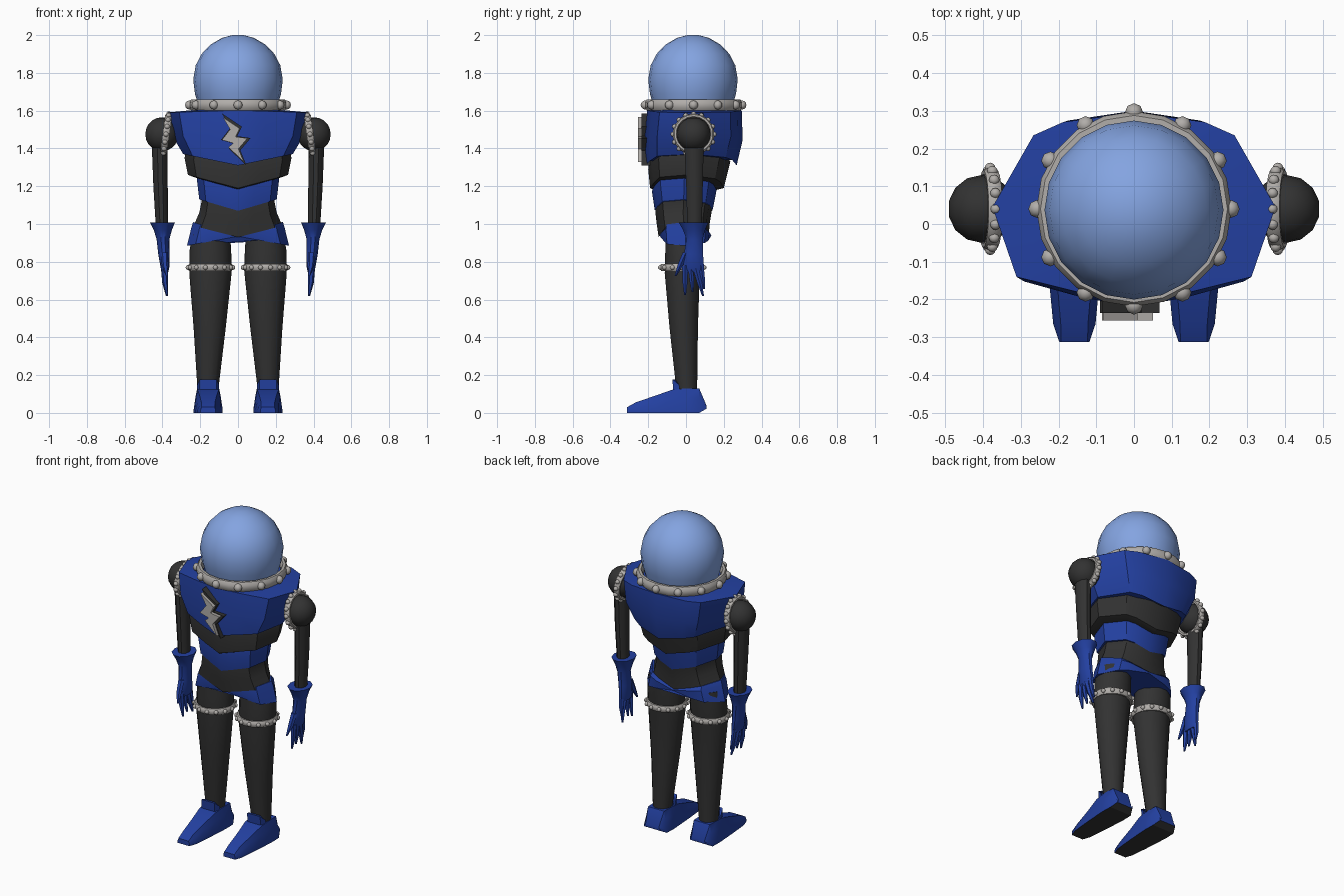
import bpy, bmesh, math
from mathutils import Matrix, Vector

if "Cube" in bpy.data.objects:
    bpy.data.objects.remove(bpy.data.objects["Cube"])


def make_mat(name, rgb):
    m = bpy.data.materials.new(name)
    m.diffuse_color = (*rgb, 1)
    m.use_nodes = True
    m.node_tree.nodes["Principled BSDF"].inputs["Base Color"].default_value = m.diffuse_color
    return m


BLUE = make_mat("suit blue", (0.017, 0.052, 0.36))
BLACK = make_mat("charcoal", (0.032, 0.032, 0.032))
GREY = make_mat("light grey", (0.44, 0.42, 0.40))
GLASS = make_mat("dome blue", (0.23, 0.37, 0.75))


def finish(bm, name, *mats, angle=35):
    bmesh.ops.recalc_face_normals(bm, faces=bm.faces)
    me = bpy.data.meshes.new(name)
    bm.to_mesh(me)
    bm.free()
    ob = bpy.data.objects.new(name, me)
    bpy.context.collection.objects.link(ob)
    for m in mats:
        me.materials.append(m)
    bpy.ops.object.select_all(action='DESELECT')
    ob.select_set(True)
    bpy.context.view_layer.objects.active = ob
    bpy.ops.object.shade_smooth_by_angle(angle=math.radians(angle))
    return ob


def loft(bm, rings, caps=True):
    """Skin a list of closed point rings."""
    vs = [[bm.verts.new(p) for p in r] for r in rings]
    n = len(vs[0])
    for a, b in zip(vs, vs[1:]):
        for i in range(n):
            j = (i + 1) % n
            bm.faces.new((a[i], a[j], b[j], b[i]))
    if caps:
        bm.faces.new(vs[0])
        bm.faces.new(vs[-1])


def oval(x, y, z, rx, ry, n=12):
    return [(x + rx * math.cos(2 * math.pi * i / n), y + ry * math.sin(2 * math.pi * i / n), z)
            for i in range(n)]


def studded_ring(name, matrix, radius, tube_r, tube_h, studs, stud_r, segs=18):
    bm = bmesh.new()
    prof = [(math.cos(a), math.sin(a)) for a in (math.pi * (k + 0.5) / 4 for k in range(8))]
    rings = [oval(0, 0, tube_h * v, radius + tube_r * u, radius + tube_r * u, segs) for u, v in prof]
    loft(bm, rings + rings[:1], caps=False)
    bmesh.ops.remove_doubles(bm, verts=bm.verts, dist=1e-6)
    for i in range(studs):
        a = 2 * math.pi * i / studs
        r = radius + tube_r * 0.8
        bmesh.ops.create_uvsphere(bm, u_segments=8, v_segments=6, radius=stud_r,
                                  matrix=Matrix.Translation((r * math.cos(a), r * math.sin(a), 0)))
    bm.transform(matrix)
    finish(bm, name, GREY, angle=50)


# Torso bands: half cross-section as (width fraction, depth fraction front to back)
HALF = [(0, 0), (0.4, 0.05), (0.83, 0.13), (1, 0.5), (0.71, 0.88), (0.5, 0.95), (0, 1)]
SECTION = HALF + [(-x, t) for x, t in HALF[-2:0:-1]]


def band(name, mat, rows):
    """Rows of (side height, half width, front y, back y, drop at the centre)."""
    bm = bmesh.new()
    loft(bm, [[(x * w, f + (b - f) * t, z - d * (1 - abs(x))) for x, t in SECTION]
              for z, w, f, b, d in rows])
    finish(bm, name, mat, angle=30)


band("chest", BLUE, [(1.605, 0.22, -0.16, 0.24, 0), (1.59, 0.375, -0.205, 0.295, -0.012),
                     (1.47, 0.35, -0.22, 0.30, 0.025), (1.37, 0.29, -0.215, 0.268, 0.06)])
band("rib_band", BLACK, [(1.39, 0.275, -0.195, 0.235, 0.06), (1.35, 0.283, -0.20, 0.225, 0.06),
                         (1.26, 0.265, -0.19, 0.20, 0.07), (1.24, 0.21, -0.17, 0.16, 0.06)])
band("belly_band", BLUE, [(1.27, 0.215, -0.175, 0.165, 0.07), (1.23, 0.217, -0.18, 0.16, 0.06),
                          (1.13, 0.205, -0.165, 0.14, 0.06)])
band("waist", BLACK, [(1.15, 0.2, -0.16, 0.14, 0.06), (1.12, 0.193, -0.162, 0.135, 0.06),
                      (1.06, 0.205, -0.155, 0.125, 0.06), (0.99, 0.235, -0.145, 0.12, 0.06)])
band("trunks", BLUE, [(1.01, 0.238, -0.135, 0.12, 0.07), (0.98, 0.247, -0.142, 0.135, 0.04),
                      (0.885, 0.27, -0.135, 0.13, -0.05)])

# Helmet dome and collar
bm = bmesh.new()
DOME = [(1.61, 0.205), (1.69, 0.228), (1.765, 0.237), (1.84, 0.224), (1.9, 0.193),
        (1.95, 0.145), (1.985, 0.085), (2.0, 0.03)]
loft(bm, [oval(0, 0.037, z, r, r, 20) for z, r in DOME])
finish(bm, "helmet_dome", GLASS, angle=60)
studded_ring("collar", Matrix.Translation((0, 0.04, 1.63)), 0.24, 0.02, 0.032, 12, 0.024, 20)

# Lightning emblem: dark backing with a smaller raised bolt
BOLT = [(-0.085, 1.585), (0.02, 1.515), (-0.005, 1.465), (0.067, 1.455), (0.012, 1.39), (0.045, 1.31),
        (-0.05, 1.40), (-0.02, 1.425), (-0.09, 1.445), (-0.04, 1.51)]
for name, mat, k, y0, y1, dx in (("bolt_backing", BLACK, 1.0, -0.19, -0.236, 0),
                                 ("bolt", GREY, 0.86, -0.2, -0.255, -0.006)):
    bm = bmesh.new()
    pts = [(-0.012 + (x + 0.012) * k + dx, 1.445 + (z - 1.445) * k) for x, z in BOLT]
    loft(bm, [[(x, y, z) for x, z in pts] for y in (y0, y1)])
    finish(bm, name, mat, angle=20)

for s, side in ((1, "left"), (-1, "right")):
    # Shoulder ball and arm
    bm = bmesh.new()
    bmesh.ops.create_uvsphere(bm, u_segments=14, v_segments=10, radius=0.09,
                              matrix=Matrix.Translation((s * 0.403, 0.04, 1.475)))
    finish(bm, side + "_shoulder", BLACK, angle=50)
    bm = bmesh.new()
    loft(bm, [oval(s * x, y, z, rx, ry, 10) for x, y, z, rx, ry in
              ((0.415, 0.042, 1.46, 0.043, 0.055), (0.41, 0.045, 1.2, 0.038, 0.046),
               (0.402, 0.045, 0.97, 0.032, 0.04))])
    finish(bm, side + "_arm", BLACK)
    studded_ring(side + "_shoulder_ring", Matrix.Translation((s * 0.381, 0.04, 1.475)) @
                 Matrix.Rotation(s * math.radians(82), 4, 'Y'), 0.098, 0.013, 0.02, 16, 0.014)

    # Glove: flared cuff, palm, fingers and thumb
    bm = bmesh.new()
    loft(bm, [oval(s * x, y, z, rx, ry, 10) for x, y, z, rx, ry in
              ((0.4, 0.04, 1.008, 0.066, 0.082), (0.398, 0.043, 0.965, 0.047, 0.06),
               (0.397, 0.045, 0.92, 0.034, 0.046), (0.392, 0.04, 0.84, 0.03, 0.053),
               (0.387, 0.04, 0.77, 0.023, 0.058), (0.384, 0.042, 0.745, 0.015, 0.05))])
    for (ya, za), (yb, zb), r in (((-0.005, 0.78), (-0.005, 0.625), 0.018), ((0.025, 0.77), (0.035, 0.64), 0.016),
                                  ((0.05, 0.77), (0.09, 0.62), 0.018), ((0.08, 0.78), (0.095, 0.655), 0.016),
                                  ((0.0, 0.85), (-0.055, 0.725), 0.02)):
        ym, zm = ya + (yb - ya) * 0.55, za + (zb - za) * 0.55
        loft(bm, [oval(s * x, y, z, q, q, 6) for x, y, z, q in
                  ((0.39, ya, za, r), (0.386, ym, zm, r * 0.85), (0.376, yb, zb, 0.006))])
    finish(bm, side + "_glove", BLUE, angle=40)

    # Leg and thigh ring
    bm = bmesh.new()
    loft(bm, [oval(s * x, y, z, rx, ry, 14) for x, y, z, rx, ry in
              ((0.143, -0.01, 0.95, 0.1, 0.1), (0.146, -0.012, 0.86, 0.11, 0.1),
               (0.146, -0.02, 0.74, 0.112, 0.095), (0.15, -0.012, 0.45, 0.085, 0.077),
               (0.16, 0.005, 0.1, 0.053, 0.055))])
    finish(bm, side + "_leg", BLACK)
    studded_ring(side + "_thigh_ring", Matrix.Translation((s * 0.146, -0.02, 0.77)),
                 0.108, 0.013, 0.02, 14, 0.013)

    # Boot, with a dark underside
    bm = bmesh.new()
    rings = []
    for y, w, wt, h, b in ((-0.312, 0.04, 0.035, 0.03, 0), (-0.265, 0.056, 0.036, 0.056, 0),
                           (-0.16, 0.066, 0.045, 0.092, 0), (-0.075, 0.072, 0.056, 0.122, 0),
                           (0.0, 0.077, 0.058, 0.13, 0), (0.07, 0.075, 0.055, 0.13, 0),
                           (0.108, 0.055, 0.045, 0.04, 0.022)):
        half = [(w, b), (w, b + 0.016), (w * 0.5 + wt * 0.5, h * 0.6 + 0.004), (wt, h)]
        rings.append([(s * 0.158 + x, y, z) for x, z in half] +
                     [(s * 0.158 - x, y, z) for x, z in reversed(half)])
    loft(bm, rings)
    bmesh.ops.recalc_face_normals(bm, faces=bm.faces)
    for f in bm.faces:
        if f.normal.z < -0.6:
            f.material_index = 1
    # Raised tongue curving round the shin
    tongue = [(-0.058, -0.03), (-0.045, -0.066), (0.045, -0.066), (0.058, -0.03),
              (0.048, -0.03), (0.036, -0.052), (-0.036, -0.052), (-0.048, -0.03)]
    loft(bm, [[(s * 0.158 + x, y - (0.006 if z > 0.15 else 0), z - (0.03 if z > 0.15 and y > -0.04 else 0))
               for x, y in tongue] for z in (0.1, 0.178)])
    finish(bm, side + "_boot", BLUE, BLACK, angle=30)
